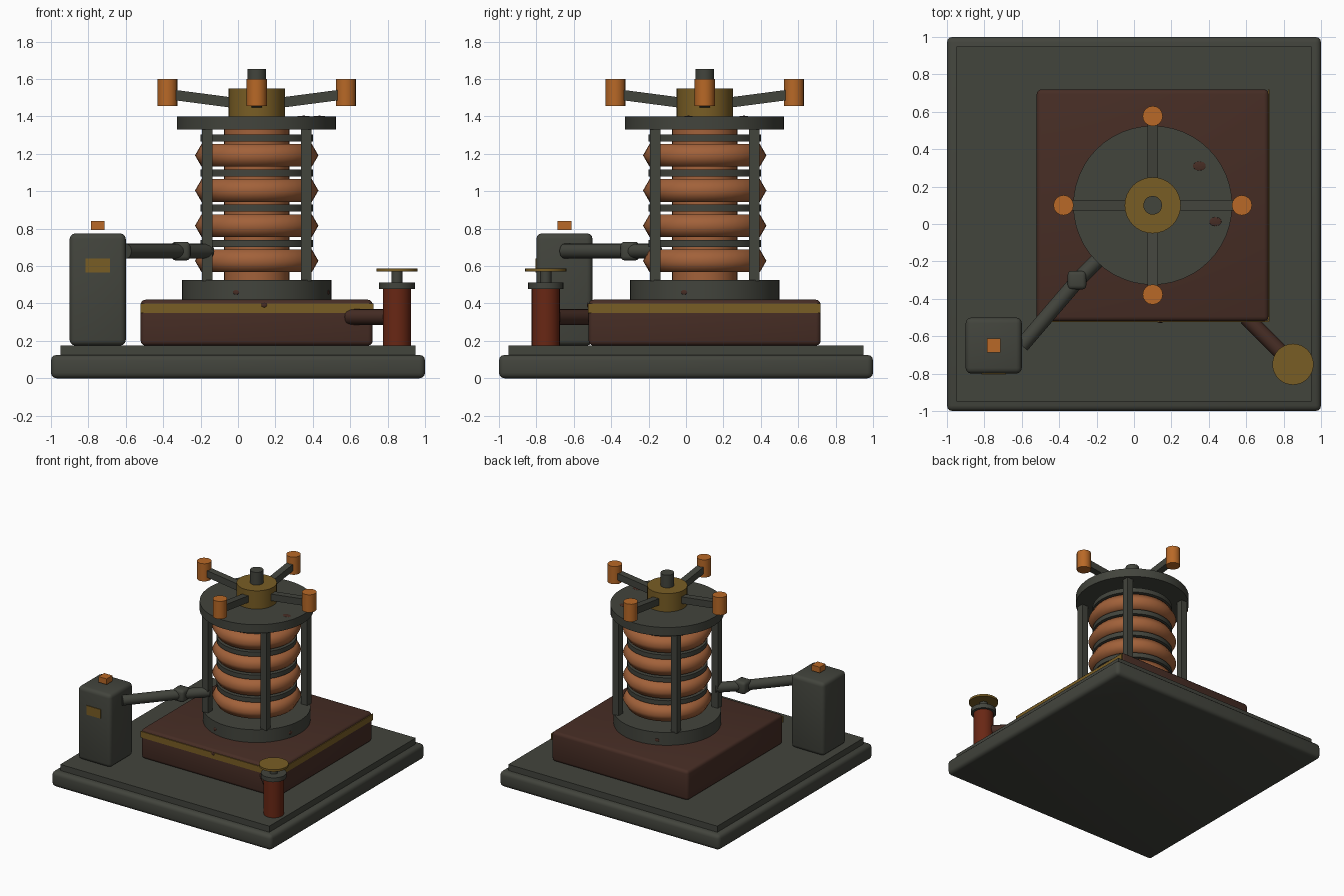
import bpy
import math
from mathutils import Vector

if "Cube" in bpy.data.objects:
    bpy.data.objects.remove(bpy.data.objects["Cube"], do_unlink=True)


def material(name, r, g, b):
    m = bpy.data.materials.new(name)
    m.use_nodes = True
    m.diffuse_color = (r, g, b, 1)
    shader = next(n for n in m.node_tree.nodes if n.type == 'BSDF_PRINCIPLED')
    shader.inputs["Base Color"].default_value = (r, g, b, 1)
    shader.inputs["Roughness"].default_value = 0.7
    return m


IRON = material("dark iron", 0.055, 0.058, 0.046)
RUST = material("rusty brown", 0.062, 0.026, 0.018)
COPPER = material("copper", 0.36, 0.12, 0.042)
ORANGE = material("bright orange", 0.48, 0.14, 0.02)
BRASS = material("dull brass", 0.19, 0.11, 0.018)
RED = material("oxide red", 0.14, 0.02, 0.007)


def finish(name, mat, smooth=True):
    obj = bpy.context.object
    obj.name = name
    obj.data.materials.append(mat)
    if smooth:
        bpy.ops.object.shade_smooth_by_angle(angle=math.radians(35))
    return obj


def box(name, mat, x, y, z, bevel=0.0):
    """Box from (low, high) ranges on each axis."""
    spans = (x, y, z)
    bpy.ops.mesh.primitive_cube_add(size=1, location=[(a + b) / 2 for a, b in spans])
    obj = bpy.context.object
    obj.scale = [b - a for a, b in spans]
    bpy.ops.object.transform_apply(location=False, rotation=False, scale=True)
    if bevel:
        mod = obj.modifiers.new("rounded edges", 'BEVEL')
        mod.width = bevel
        mod.segments = 3
        bpy.ops.object.modifier_apply(modifier=mod.name)
    return finish(name, mat, bool(bevel))


def square(name, mat, x, y, half, z, bevel=0.0):
    return box(name, mat, (x - half, x + half), (y - half, y + half), z, bevel)


def drum(name, mat, x, y, radius, z, sides=32):
    bpy.ops.mesh.primitive_cylinder_add(vertices=sides, radius=radius, depth=z[1] - z[0],
                                        location=(x, y, (z[0] + z[1]) / 2))
    return finish(name, mat)


def pipe(name, mat, start, end, radius, sides=16):
    start, end = Vector(start), Vector(end)
    run = end - start
    bpy.ops.mesh.primitive_cylinder_add(vertices=sides, radius=radius, depth=run.length,
                                        location=(start + end) / 2)
    bpy.context.object.rotation_euler = run.to_track_quat('Z', 'Y').to_euler()
    return finish(name, mat)


def patch(name, location, size):
    bpy.ops.mesh.primitive_ico_sphere_add(subdivisions=2, radius=1, location=location)
    bpy.context.object.scale = size
    return finish(name, RUST, False)


# Foundation
square("foundation_slab", IRON, 0, 0, 1, (0, 0.125), 0.03)
square("foundation_step", IRON, 0, 0, 0.95, (0.12, 0.175))

# Plinth with brass bands on two sides
LOW, HIGH = -0.52, 0.72
square("plinth", RUST, 0.1, 0.1, 0.62, (0.175, 0.42), 0.025)
box("plinth_band_front", BRASS, (LOW, HIGH), (LOW - 0.005, LOW + 0.004), (0.35, 0.4))
box("plinth_band_side", BRASS, (HIGH - 0.004, HIGH + 0.005), (LOW, HIGH), (0.35, 0.4))

# Coil column
C = 0.1
drum("column_foot", IRON, C, C, 0.4, (0.42, 0.525), 48)
drum("column_core", COPPER, C, C, 0.175, (0.52, 1.335))
for i in range(4):
    z = 0.628 + 0.188 * i
    bpy.ops.mesh.primitive_torus_add(major_radius=0.26, minor_radius=0.07, major_segments=40,
                                     minor_segments=6, location=(C, C, z))
    finish(f"coil_{i + 1}", COPPER, False)
    bpy.ops.object.shade_smooth()
    drum(f"spacer_ring_{i + 1}", IRON, C, C, 0.3, (z + 0.075, z + 0.112), 40)
for i, (sx, sy) in enumerate([(-1, -1), (1, -1), (1, 1), (-1, 1)]):
    square(f"column_post_{i + 1}", IRON, C + 0.265 * sx, C + 0.265 * sy, 0.0275, (0.52, 1.335))
drum("column_top_plate", IRON, C, C, 0.425, (1.33, 1.4), 48)

# Hub, spindle and the four tilted arms with end caps
drum("hub", BRASS, C, C, 0.15, (1.4, 1.55))
drum("spindle", IRON, C, C, 0.05, (1.5, 1.655), 20)
for i in range(4):
    turn = i * math.pi / 2
    dx, dy = math.cos(turn), math.sin(turn)
    arm = box(f"arm_{i + 1}", IRON, (-0.2, 0.2), (-0.0275, 0.0275), (-0.0275, 0.0275))
    arm.location = (C + 0.26 * dx, C + 0.26 * dy, 1.491)
    arm.rotation_euler = (0, -0.13, turn)
    drum(f"arm_cap_{i + 1}", ORANGE, C + 0.477 * dx, C + 0.477 * dy, 0.054, (1.455, 1.6), 16)

# Control box
X, Y = -0.75, -0.65
square("control_box", IRON, X, Y, 0.15, (0.175, 0.775), 0.03)
square("control_button", ORANGE, X, Y, 0.037, (0.793, 0.84))
box("control_plate", BRASS, (X - 0.065, X + 0.065), (Y - 0.155, Y - 0.147), (0.565, 0.64))

# Feed pipe from the box to the column
Z = 0.68
pipe("feed_pipe_outer", IRON, (-0.6, Y, Z), (-0.3, -0.3, Z), 0.04)
pipe("feed_pipe_inner", IRON, (-0.3, -0.3, Z), (-0.155, -0.155, Z), 0.04)
square("feed_pipe_joint", IRON, -0.305, -0.3, 0.05, (Z - 0.05, Z + 0.05), 0.022)

# Valve tank at the front corner
X, Y = 0.85, -0.75
drum("valve_tank", RED, X, Y, 0.075, (0.175, 0.48), 24)
drum("valve_collar", IRON, X, Y, 0.095, (0.477, 0.513), 24)
drum("valve_stem", IRON, X, Y, 0.03, (0.51, 0.572), 16)
drum("valve_wheel", BRASS, X, Y, 0.11, (0.57, 0.587), 32)
pipe("drain_pipe", RUST, (0.6, -0.5, 0.328), (X, Y, 0.328), 0.042)

# Rust patches
patch("plate_patch_back", (0.35, 0.31, 1.4), (0.035, 0.025, 0.004))
patch("plate_patch_side", (0.435, 0.013, 1.4), (0.034, 0.024, 0.004))
for i, angle in enumerate([-106, -16, 114]):
    a = math.radians(angle)
    spot = patch(f"foot_patch_{i + 1}", (C + 0.4 * math.cos(a), C + 0.4 * math.sin(a), 0.46),
                 (0.004, 0.018, 0.013))
    spot.rotation_euler = (0, 0, a)
patch("band_patch", (0.14, LOW - 0.005, 0.392), (0.016, 0.004, 0.013))
